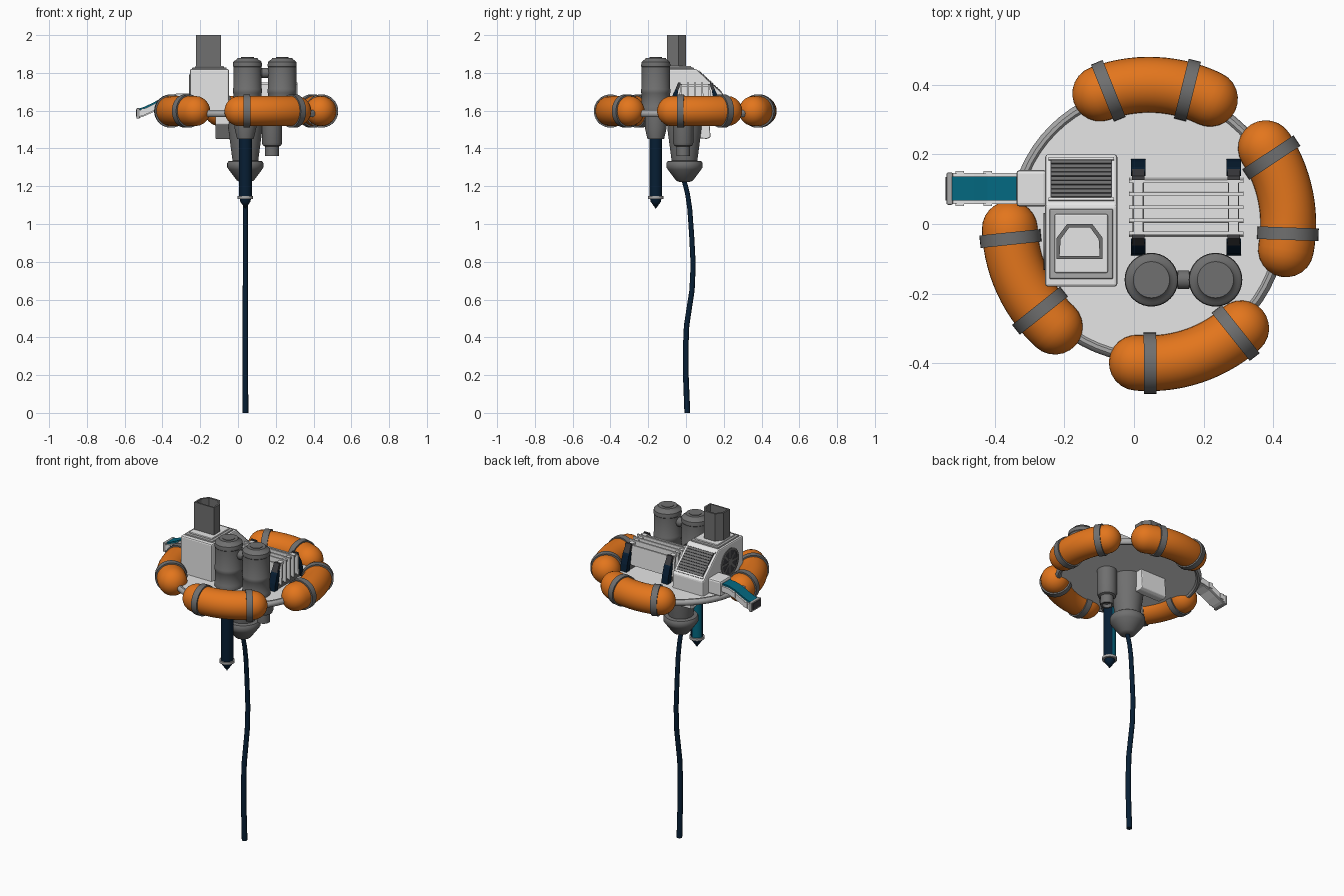
import bpy, bmesh, math
from mathutils import Vector, Matrix

if "Cube" in bpy.data.objects:
    bpy.data.objects.remove(bpy.data.objects["Cube"])

def mat(name, r, g, b):
    m = bpy.data.materials.new(name)
    m.diffuse_color = (r, g, b, 1)
    m.use_nodes = True
    m.node_tree.nodes["Principled BSDF"].inputs["Base Color"].default_value = m.diffuse_color
    return m

ORANGE = mat("float orange", 0.77, 0.18, 0.012)
LIGHT = mat("light grey", 0.79, 0.79, 0.79)
MID = mat("mid grey", 0.40, 0.40, 0.40)
DARK = mat("dark grey", 0.16, 0.16, 0.16)
BLACK = mat("grille grey", 0.05, 0.05, 0.055)
NAVY = mat("navy", 0.002, 0.013, 0.034)
TEAL = mat("teal", 0.001, 0.14, 0.22)
CX = 0.039            # centre of the round platform

def finish(name, bm, m, smooth=True, bevel=0):
    bmesh.ops.remove_doubles(bm, verts=bm.verts, dist=1e-5)
    bmesh.ops.recalc_face_normals(bm, faces=bm.faces)
    me = bpy.data.meshes.new(name)
    bm.to_mesh(me)
    bm.free()
    me.materials.append(m)
    ob = bpy.data.objects.new(name, me)
    bpy.context.collection.objects.link(ob)
    if smooth:
        bpy.ops.object.select_all(action='DESELECT')
        ob.select_set(True)
        bpy.context.view_layer.objects.active = ob
        bpy.ops.object.shade_smooth_by_angle(angle=math.radians(35))
    if bevel:
        b = ob.modifiers.new("bevel", 'BEVEL')
        b.width, b.segments = bevel, 2
    return ob

def box(name, lo, hi, m, rot=None, bevel=0):
    lo, hi = Vector(lo), Vector(hi)
    bm = bmesh.new()
    bmesh.ops.create_cube(bm, size=1)
    M = Matrix.Translation((lo + hi) / 2) @ (rot or Matrix()) @ Matrix.Diagonal((*(hi - lo), 1))
    bm.transform(M)
    return finish(name, bm, m, False, bevel)

def prism(name, pts, axis, lo, hi, m, bevel=0, caps=True):
    """Extrude a 2D outline along an axis."""
    def p(a, b, t):
        return {'x': (t, a, b), 'y': (a, t, b), 'z': (a, b, t)}[axis]
    bm = bmesh.new()
    A = [bm.verts.new(p(*q, lo)) for q in pts]
    B = [bm.verts.new(p(*q, hi)) for q in pts]
    n = len(pts)
    for i in range(n):
        bm.faces.new((A[i], A[(i + 1) % n], B[(i + 1) % n], B[i]))
    if caps:
        bm.faces.new(A)
        bm.faces.new(B)
    return finish(name, bm, m, False, bevel)

def skin(bm, rings, closed=False):
    n, k = len(rings[0]), len(rings)
    for j in range(k if closed else k - 1):
        a, b = rings[j], rings[(j + 1) % k]
        for i in range(n):
            bm.faces.new((a[i], a[(i + 1) % n], b[(i + 1) % n], b[i]))

def lathe(name, prof, loc, m, n=36, direction=(0, 0, 1), closed=False):
    """Revolve (radius, height) points about an axis."""
    bm = bmesh.new()
    rings = [[bm.verts.new((r * math.cos(2 * math.pi * i / n), r * math.sin(2 * math.pi * i / n), z))
              for i in range(n)] for r, z in prof]
    skin(bm, rings, closed)
    q = Vector(direction).to_track_quat('Z', 'Y').to_matrix().to_4x4()
    bm.transform(Matrix.Translation(loc) @ q)
    return finish(name, bm, m)

def sweep(name, pts, radii, up, m, n=20):
    pts = [Vector(p) for p in pts]
    bm = bmesh.new()
    rings = []
    for i, (p, r) in enumerate(zip(pts, radii)):
        t = (pts[min(i + 1, len(pts) - 1)] - pts[max(i - 1, 0)]).normalized()
        u = t.cross(Vector(up)).normalized()
        v = u.cross(t)
        rings.append([bm.verts.new(p + r * (u * math.cos(2 * math.pi * k / n) + v * math.sin(2 * math.pi * k / n)))
                      for k in range(n)])
    skin(bm, rings)
    bm.faces.new(rings[0])
    bm.faces.new(rings[-1])
    return finish(name, bm, m)

# platform disc and its rim
lathe("platform_disc", [(0, 1.575), (.385, 1.575), (.385, 1.598), (0, 1.598)], (CX, 0, 0), LIGHT, 64)
lathe("platform_rim", [(.381 + .017 * math.cos(a * math.pi / 5), 1.585 + .019 * math.sin(a * math.pi / 5))
                       for a in range(10)], (CX, 0, 0), MID, 64, closed=True)

# four curved floats with two straps each: start, end, strap angles
R, r = .40, .08
def ring_point(deg):
    a = math.radians(deg)
    return Vector((CX + .004 + R * math.cos(a), R * math.sin(a), 1.598)), Vector((-math.sin(a), math.cos(a), 0))
for k, (a0, a1, s0, s1) in enumerate([(64, 110.5, 74, 107), (-10.5, 33, -4, 28.5),
                                      (265, 311.5, 270.5, 308.5), (182, 227.5, 186, 218.5)]):
    p0, t0 = ring_point(a0)
    p1, t1 = ring_point(a1)
    cap = [math.radians(x) for x in (88, 75, 60, 45, 30, 15)]
    arc = [ring_point(a0 + (a1 - a0) * i / 14)[0] for i in range(15)]
    pts = [p0 - t0 * r * math.sin(c) for c in cap] + arc + [p1 + t1 * r * math.sin(c) for c in cap[::-1]]
    radii = [r * math.cos(c) for c in cap] + [r] * 15 + [r * math.cos(c) for c in cap[::-1]]
    sweep(f"float_{k+1}", pts, radii, (0, 0, 1), ORANGE, 32)
    for s, turn in ((s0, 2), (s1, 5)):
        p, t = ring_point(s)[0], ring_point(s + turn * (k < 2))[1]
        lathe(f"float_strap_{k+1}", [(.078, -.018), (.088, -.018), (.088, .018), (.078, .018)], p, DARK, 36, t, True)

# housing with sloped back
prism("housing", [(-.18, 1.59), (.2, 1.59), (.2, 1.685), (.055, 1.82), (-.18, 1.82)], 'x', -.255, -.048, LIGHT, .008)
tilt = Matrix.Rotation(-math.atan2(.135, .145), 4, 'X')
slope = Vector((-.1515, .1275, 1.7525))
def on_slope(name, x, y0, y1, z0, z1, m):
    c = slope + tilt @ Vector((0, (y0 + y1) / 2, (z0 + z1) / 2))
    h = Vector((x, (y1 - y0) / 2, (z1 - z0) / 2))
    box(name, c - h, c + h, m, tilt)
on_slope("vent_back", .088, -.075, .075, -.002, .002, BLACK)
for i in range(9):
    y = -.066 + i * .0165
    on_slope("vent_slat", .086, y - .0058, y + .0058, .001, .005, DARK)
for y in (-.079, .079):
    on_slope("vent_frame", .094, y - .005, y + .005, -.002, .005, LIGHT)

# stepped chimney base and hollow chimney
box("chimney_base", (-.243, -.158, 1.815), (-.06, .043, 1.828), MID, bevel=.004)
box("chimney_base_step", (-.228, -.14, 1.825), (-.075, .028, 1.836), LIGHT, bevel=.004)
ch = prism("chimney", [(-.222, -.1), (-.09, -.1), (-.09, -.04), (-.12, 0), (-.192, 0), (-.222, -.04)],
           'z', 1.83, 2.0, DARK, caps=False)
sol = ch.modifiers.new("wall", 'SOLIDIFY')
sol.thickness = .012

# round fan set nearly flush in the left side
fc, out = Vector((-.2535, -.05, 1.71)), (-1, 0, 0)
lathe("fan_back", [(0, 0), (.076, 0), (.076, .003), (0, .003)], fc, BLACK, 36, out)
lathe("fan_ring", [(.07, 0), (.082, 0), (.082, .006), (.07, .006)], fc, DARK, 36, out, True)
lathe("fan_hub", [(0, 0), (.02, 0), (.02, .006), (0, .006)], fc, DARK, 24, out)
for i in range(4):
    box("fan_blade", fc + Vector((-.005, -.072, -.005)), fc + Vector((-.001, .072, .005)), DARK,
        Matrix.Rotation(i * math.pi / 4, 4, 'X'))

# outlet block and curved chute
box("outlet_block", (-.338, .05, 1.6), (-.25, .155, 1.69), LIGHT, bevel=.01)
path = [(-.325, 1.652), (-.38, 1.648), (-.42, 1.636), (-.46, 1.615), (-.5, 1.597), (-.53, 1.588)]
def chute(name, lo, hi, y0, y1, m):
    prism(name, [(x, z + hi) for x, z in path] + [(x, z + lo) for x, z in path[::-1]], 'y', y0, y1, m)
chute("chute_bed", -.028, -.01, .065, .139, LIGHT)
chute("chute_water", -.015, .022, .068, .136, TEAL)
for y in (.057, .136):
    chute("chute_rail", -.022, .012, y, y + .011, LIGHT)
for x, z in (path[2], path[4]):
    for y in (.052, .144):
        box("chute_tab", (x - .012, y, z - .018), (x + .012, y + .008, z + .014), LIGHT)
box("chute_end", (-.538, .055, 1.558), (-.52, .148, 1.613), MID, bevel=.004)
box("chute_mouth", (-.541, .068, 1.568), (-.536, .135, 1.606), BLACK)

# twin tanks with bands, joined by a pipe
tank = [(0, 1.88), (.052, 1.88), (.058, 1.87), (.066, 1.866), (.075, 1.858), (.077, 1.845), (.077, 1.835),
        (.0745, 1.832), (.0745, 1.72), (.077, 1.715), (.077, 1.695), (.0745, 1.69), (.0745, 1.625), (.077, 1.62),
        (.077, 1.595), (0, 1.595)]
for x in (.05, .234):
    lathe("tank", tank, (x, -.16, 0), DARK, 40)
    lathe("tank_cap", [(.03, 1.87), (.034, 1.87), (.034, 1.883), (0, 1.883)], (x, -.16, 0), DARK, 30)
lathe("tank_link", [(.022, -.05), (.022, -.018), (.027, -.016), (.027, .016), (.022, .018), (.022, .05)],
      (.142, -.16, 1.8), DARK, 24, (1, 0, 0))

# probe under the left tank, teal window on its back left side
px = (CX, -.16, 0)
lathe("probe_socket", [(0, 1.59), (.058, 1.59), (.058, 1.51), (.044, 1.45), (0, 1.45)], px, DARK)
rod = lathe("probe_rod", [(0, 1.46), (.034, 1.46), (.034, 1.135), (0, 1.135)], px, NAVY, 32)
rod.data.materials.append(TEAL)
side = Vector((math.cos(2.18), math.sin(2.18), 0))
for f in rod.data.polygons:
    if f.normal.dot(side) > .7:
        f.material_index = 1
lathe("probe_collar", [(0, 1.147), (.041, 1.147), (.041, 1.132), (0, 1.132)], px, MID)
lathe("probe_tip", [(0, 1.135), (.03, 1.135), (.027, 1.118), (0, 1.08)], px, NAVY)

# stepped pipe, hub and side duct under the platform
lathe("drain_pipe", [(0, 1.59), (.054, 1.59), (.054, 1.43), (.048, 1.415), (.036, 1.41), (.036, 1.36),
                     (.026, 1.36), (.026, 1.38), (0, 1.38)], (.18, -.015, 0), DARK)
lathe("hub", [(0, 1.59), (.092, 1.59), (.09, 1.5), (.068, 1.335), (.09, 1.332), (.096, 1.322), (.096, 1.3),
              (.088, 1.288), (.045, 1.23), (.025, 1.222), (0, 1.222)], (CX, -.008, 0), DARK, 40)
prism("side_duct", [(-.03, 1.59), (.12, 1.59), (.13, 1.46), (.11, 1.45), (.07, 1.455), (-.03, 1.53)],
      'x', -.12, .05, LIGHT, .005)

# wavy tether
ty = [(-.01, 1.23), (.008, 1.16), (.02, 1.08), (.03, .94), (.038, .785), (.032, .65), (.015, .54),
      (.003, .46), (-.001, .36), (-.001, .2), (.003, .1), (.007, 0)]
sweep("tether", [(CX, y, z) for y, z in ty], [.0125 + .003 * (1.23 - z) / 1.23 for _, z in ty], (0, 1, 0), NAVY, 12)

# fin stack: fanned plates, cross bars and navy clamps
MIDY = .048
for i in range(5):
    o = (i - 2) * .037
    top, bot = MIDY + o * 1.0, MIDY + o * 1.08
    zt = 1.75 - .012 * (abs(i - 2) == 2)
    prism("cooling_fin", [(bot - .005, 1.62), (bot + .005, 1.62), (top + .005, zt), (top - .005, zt)],
          'x', -.015, .315, LIGHT)
for x in (.012, .286):
    box("fin_bar", (x - .014, -.03, 1.728), (x + .014, .126, 1.742), LIGHT)
    box("fin_base", (x - .016, -.06, 1.595), (x + .016, .155, 1.625), DARK)
    for s in (-1, 1):
        def q(d, z):
            return (MIDY + s * d, z)
        prism("fin_clamp", [q(.139, 1.596), q(.108, 1.596), q(.09, 1.7), q(.1, 1.715), q(.116, 1.69),
                            q(.132, 1.64)], 'x', x - .021, x + .021, NAVY)
        prism("fin_clamp_arm", [q(.108, 1.66), q(.078, 1.735), q(.078, 1.748), q(.09, 1.748), q(.114, 1.69)],
              'x', x - .018, x + .018, BLACK)
